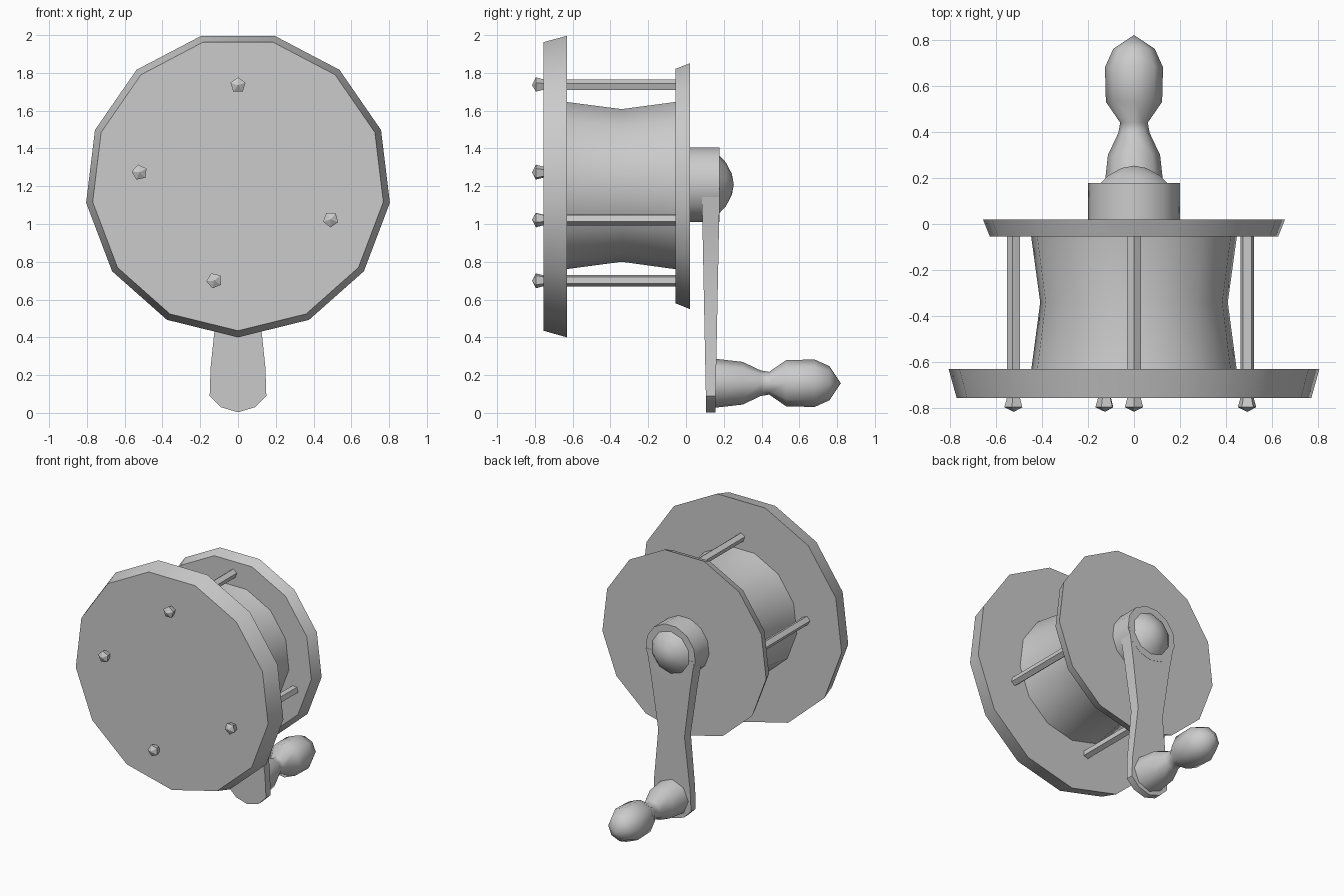
import bpy, bmesh
from math import sin, cos, pi, radians

if "Cube" in bpy.data.objects:
    bpy.data.objects.remove(bpy.data.objects["Cube"])

CZ = 1.21   # height of the reel axis


def finish(name, bm, smooth):
    bmesh.ops.recalc_face_normals(bm, faces=bm.faces)
    me = bpy.data.meshes.new(name)
    bm.to_mesh(me)
    bm.free()
    ob = bpy.data.objects.new(name, me)
    bpy.context.collection.objects.link(ob)
    if smooth:
        bpy.ops.object.select_all(action='DESELECT')
        ob.select_set(True)
        bpy.context.view_layer.objects.active = ob
        bpy.ops.object.shade_smooth_by_angle(angle=radians(smooth))
    return ob


def lathe(name, profile, sides, x=0, z=CZ, start=-pi / 2, smooth=0):
    """Closed turned solid along y from (y, radius) points."""
    bm = bmesh.new()
    rings = []
    for y, r in profile:
        rings.append([bm.verts.new((x + r * cos(start + 2 * pi * i / sides), y,
                                    z + r * sin(start + 2 * pi * i / sides)))
                      for i in range(sides)])
    for a, b in zip(rings, rings[1:]):
        for i in range(sides):
            j = (i + 1) % sides
            bm.faces.new((a[i], a[j], b[j], b[i]))
    bm.faces.new(rings[0])
    bm.faces.new(rings[-1])
    bmesh.ops.remove_doubles(bm, verts=bm.verts, dist=0.0005)
    return finish(name, bm, smooth)


# Side plates and spool
lathe("front_plate", [(-.755, .775), (-.63, .81)], 13, smooth=30)
lathe("back_plate", [(-.055, .63), (.02, .66)], 13, smooth=30)
lathe("spool", [(-.64, .45), (-.34, .41), (-.05, .45)], 13, smooth=30)

# Pillar rods with pointed bolt heads, every third corner of the plates
for k in range(4):
    a = pi / 2 + k * 6 * pi / 13
    px, pz = .525 * cos(a), CZ + .525 * sin(a)
    lathe(f"pillar_{k + 1}", [(-.76, .031), (-.05, .031)], 5, px, pz, a)
    lathe(f"bolt_head_{k + 1}", [(-.75, .029), (-.795, .042), (-.815, 0)],
          5, px, pz, a)

# Crank hub and domed cap
lathe("crank_hub", [(.015, .2), (.177, .2)], 13, smooth=30)
lathe("hub_cap", [(.17, .16), (.212, .115), (.243, .055), (.253, 0)],
      10, smooth=60)

# Crank arm: waisted outline, thicker towards the hub
half = [(.09, .03), (.15, .09), (.145, .24), (.105, .62), (.155, .98), (.19, 1.19)]
outline = [(0, .003)] + half + [(-x, z) for x, z in reversed(half)]
bm = bmesh.new()
inner = [bm.verts.new((x, .107 - .02 * z, z)) for x, z in outline]
outer = [bm.verts.new((x, .155 + .02 * z, z)) for x, z in outline]
n = len(outline)
for i in range(n):
    j = (i + 1) % n
    bm.faces.new((inner[i], inner[j], outer[j], outer[i]))
bm.faces.new(inner)
bm.faces.new(outer)
finish("crank_arm", bm, 30)

# Turned handle knob
lathe("handle_knob", [(.15, .13), (.30, .113), (.395, .068), (.44, .06),
                      (.53, .122), (.68, .126), (.76, .09), (.82, 0)],
      8, z=.157, smooth=60)
